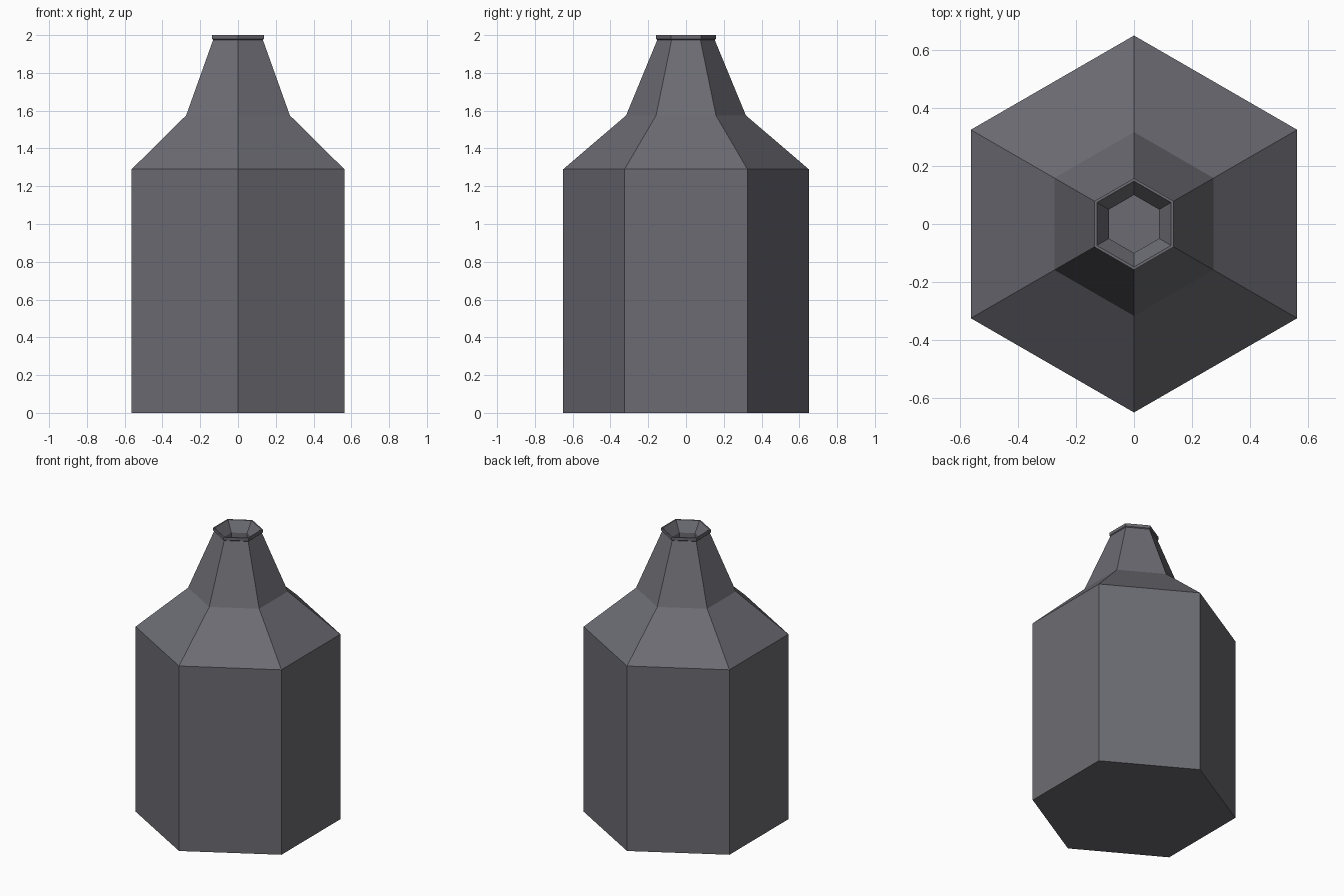
import bpy, bmesh, math

if "Cube" in bpy.data.objects:
    bpy.data.objects.remove(bpy.data.objects["Cube"])

# Profile from the base centre outward, up to the lip, then down into the mouth: (radius, z)
PROFILE = [
    (0.65, 0.0), (0.65, 1.29), (0.317, 1.575), (0.152, 1.975),
    (0.158, 1.98), (0.158, 2.0), (0.148, 2.0),
    (0.10, 1.93), (0.10, 1.60),
]
SIDES = 6

grey = bpy.data.materials.new("dark_grey")
grey.diffuse_color = (0.148, 0.148, 0.17, 1.0)
grey.use_nodes = True
grey.node_tree.nodes["Principled BSDF"].inputs["Base Color"].default_value = grey.diffuse_color

# Six-sided bottle lathed from the profile, corners on the y axis
bm = bmesh.new()
rings = []
for r, z in PROFILE:
    ring = []
    for i in range(SIDES):
        a = math.pi / 2 + 2 * math.pi * i / SIDES
        ring.append(bm.verts.new((r * math.cos(a), r * math.sin(a), z)))
    rings.append(ring)
for low, high in zip(rings, rings[1:]):
    for i in range(SIDES):
        j = (i + 1) % SIDES
        bm.faces.new((low[i], low[j], high[j], high[i]))

# Base and the floor of the mouth
bm.faces.new(list(reversed(rings[0])))
bm.faces.new(rings[-1])
bmesh.ops.recalc_face_normals(bm, faces=bm.faces[:])

mesh = bpy.data.meshes.new("bottle")
bm.to_mesh(mesh)
bm.free()
mesh.materials.append(grey)
bottle = bpy.data.objects.new("bottle", mesh)
bpy.context.collection.objects.link(bottle)
